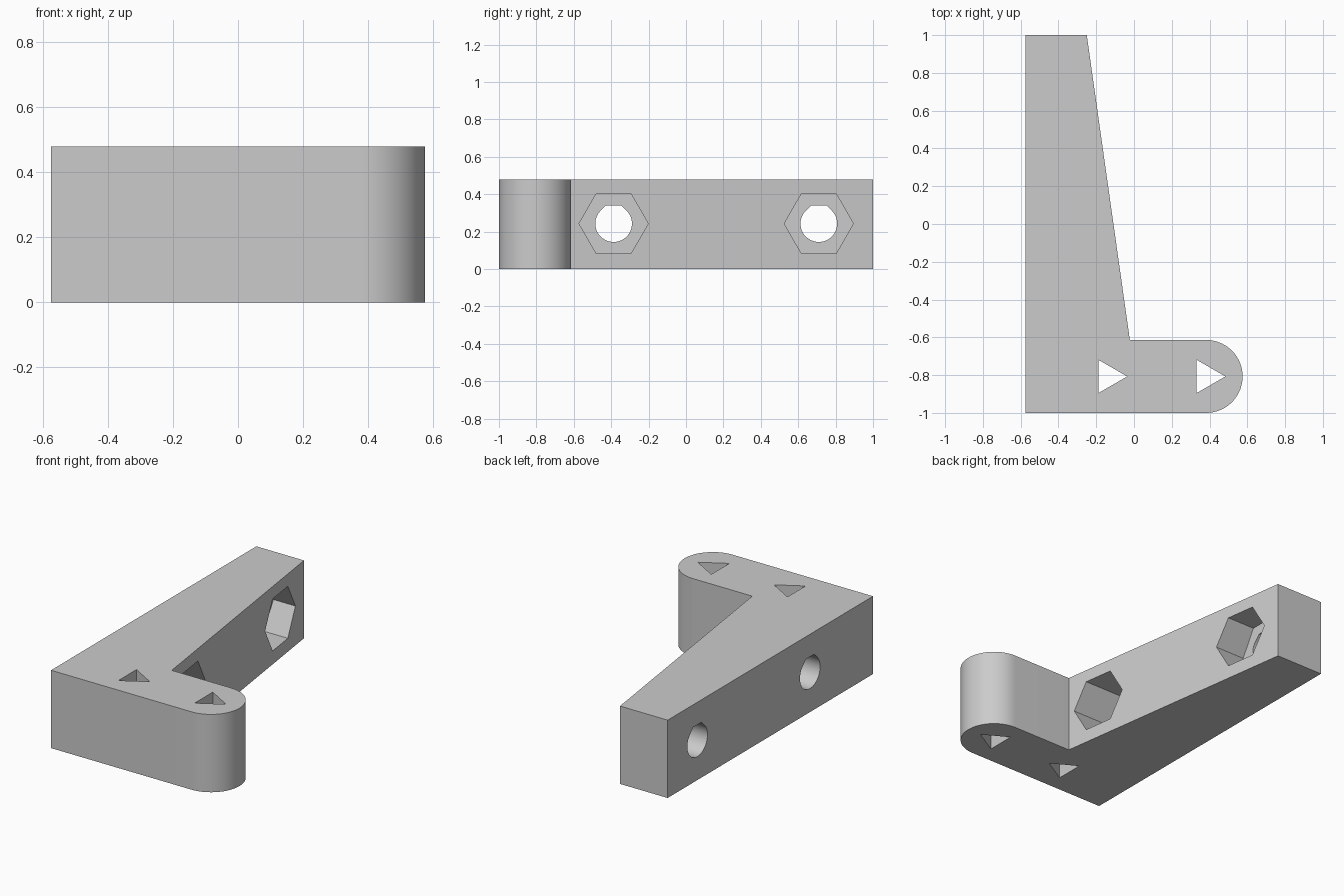
import bpy
import bmesh
from math import cos, sin, radians, pi, tan
from mathutils import Vector

if "Cube" in bpy.data.objects:
    bpy.data.objects.remove(bpy.data.objects["Cube"], do_unlink=True)

HEIGHT = 0.48
grey = bpy.data.materials.new("light grey")
grey.use_nodes = True
colour = (0.6, 0.6, 0.6, 1)
grey.diffuse_color = colour
grey.node_tree.nodes["Principled BSDF"].inputs["Base Color"].default_value = colour


def arc(cx, cy, r, start, end, steps):
    angles = [radians(start + (end - start) * i / steps) for i in range(steps + 1)]
    return [(cx + r * cos(a), cy + r * sin(a)) for a in angles]


def prism(name, points, direction):
    """Extrude a flat outline along a direction into a closed solid."""
    bm = bmesh.new()
    face = bm.faces.new([bm.verts.new(p) for p in points])
    result = bmesh.ops.extrude_face_region(bm, geom=[face], use_keep_orig=True)
    moved = [v for v in result["geom"] if isinstance(v, bmesh.types.BMVert)]
    bmesh.ops.translate(bm, verts=moved, vec=Vector(direction))
    bmesh.ops.recalc_face_normals(bm, faces=bm.faces)
    mesh = bpy.data.meshes.new(name)
    bm.to_mesh(mesh)
    bm.free()
    mesh.materials.append(grey)
    obj = bpy.data.objects.new(name, mesh)
    bpy.context.collection.objects.link(obj)
    return obj


def cut(body, cutter):
    cutter.hide_render = True
    mod = body.modifiers.new("cut", "BOOLEAN")
    mod.operation = "DIFFERENCE"
    mod.solver = "EXACT"
    mod.object = cutter
    bpy.context.view_layer.objects.active = body
    bpy.ops.object.modifier_apply(modifier=mod.name)
    bpy.data.objects.remove(cutter, do_unlink=True)


# Tapered arm and round-ended foot share one outline
foot_y, foot_r = -0.807, 0.193
end_x = 0.575 - foot_r
outline = [(-0.575, -1)] + arc(end_x, foot_y, foot_r, -90, 90, 40)
outline += [(-0.022, foot_y + foot_r), (-0.25, 1), (-0.575, 1)]
bracket = prism("bracket", [(x, y, 0) for x, y in outline], (0, 0, HEIGHT))

# Triangular holes through the foot
for x in (-0.138, end_x):
    tri = arc(x, foot_y, 0.102, 0, 240, 2)
    cut(bracket, prism("triangle_cutter", [(a, b, -0.1) for a, b in tri], (0, 0, 0.7)))

# Flat-topped bolt holes with hexagonal nut pockets on the inner side
r, z = 0.098, 0.243
flat = r * tan(pi / 8)
for y in (-0.387, 0.71):
    hole = arc(y, z, r, 135, 405, 36) + [(y + flat, z + r), (y - flat, z + r)]
    cut(bracket, prism("bolt_cutter", [(-0.7, a, b) for a, b in hole], (1, 0, 0)))
    nut = arc(y, z, 0.185, 0, 300, 5)
    cut(bracket, prism("nut_cutter", [(-0.385, a, b) for a, b in nut], (0.7, 0, 0)))

# Smooth curved walls, crisp edges
bpy.ops.object.select_all(action="DESELECT")
bracket.select_set(True)
bpy.context.view_layer.objects.active = bracket
bpy.ops.object.shade_smooth_by_angle(angle=radians(30))
